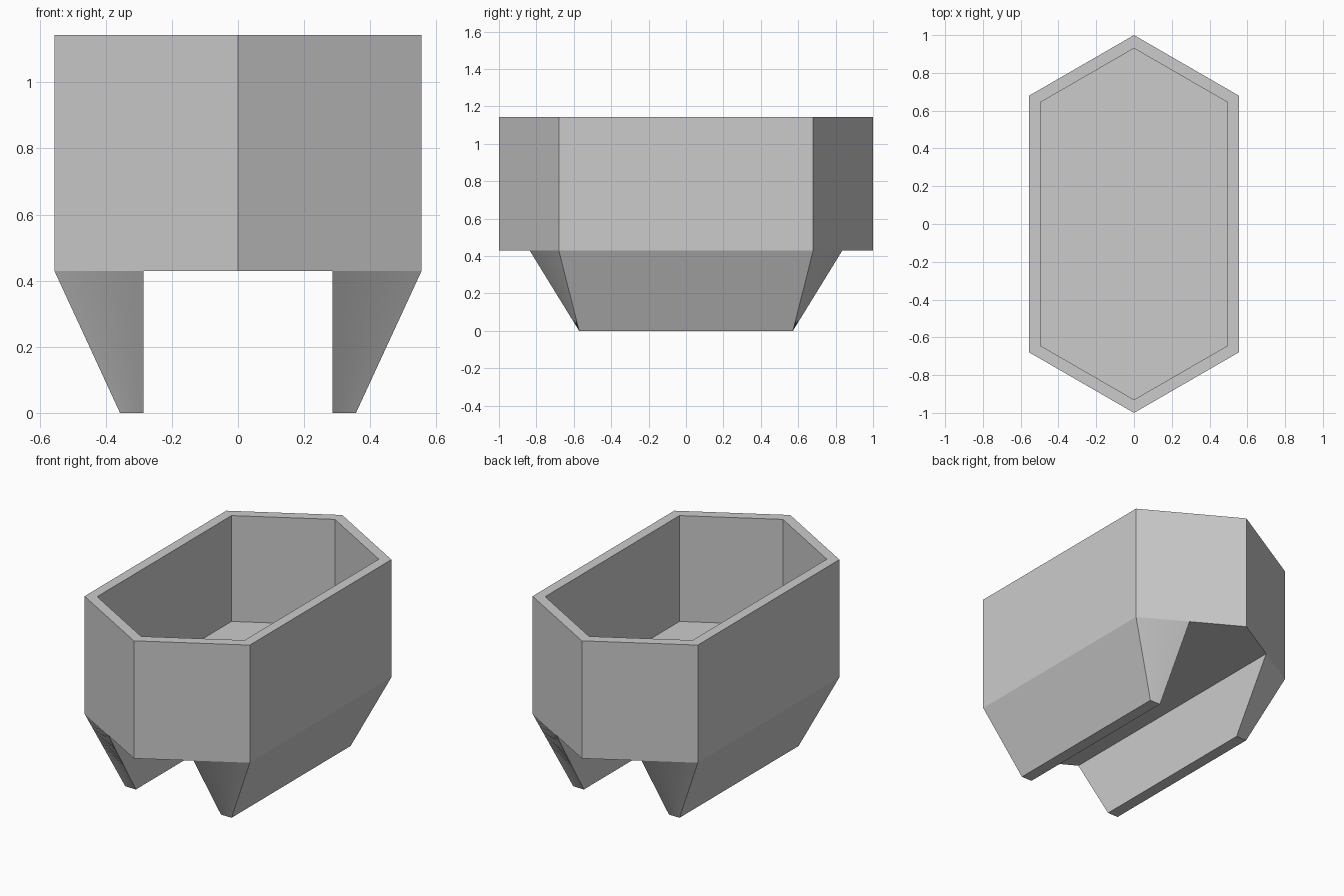
import bpy, bmesh, math

if "Cube" in bpy.data.objects:
    bpy.data.objects.remove(bpy.data.objects["Cube"])

BASE, TOP, FLOOR = 0.4286, 1.143, 0.50
SLOPE = math.tan(math.radians(30))


def hexagon(half_width, tip):
    """Elongated hexagon outline with 30 degree pointed ends."""
    c = tip - half_width * SLOPE
    w = half_width
    return [(0, -tip), (w, -c), (w, c), (0, tip), (-w, c), (-w, -c)]


def loft(name, rings, cap_start=True, cap_end=True):
    """Skin matching rings of 3D points, closing both ends."""
    bm = bmesh.new()
    loops = [[bm.verts.new(p) for p in ring] for ring in rings]
    for a, b in zip(loops, loops[1:]):
        n = len(a)
        for i in range(n):
            j = (i + 1) % n
            bm.faces.new((a[i], a[j], b[j], b[i]))
    if cap_start:
        bm.faces.new(loops[0][::-1])
    if cap_end:
        bm.faces.new(loops[-1])
    bmesh.ops.recalc_face_normals(bm, faces=bm.faces[:])
    mesh = bpy.data.meshes.new(name)
    bm.to_mesh(mesh)
    bm.free()
    obj = bpy.data.objects.new(name, mesh)
    bpy.context.collection.objects.link(obj)
    return obj


# Open-topped tray: outer wall, rim, inner wall and floor
outer, inner = hexagon(0.555, 1.0), hexagon(0.495, 0.93)
loft("tray", [[(x, y, z) for x, y in outline] for outline, z in
              ((outer, BASE), (outer, TOP), (inner, TOP), (inner, FLOOR))])

# Two runners, tapering from the tray outline down to a narrow foot;
# the twisted ends are lofted in fine strips
STRIPS = 16
IN_X, FOOT_X, FOOT_Y = 0.2857, 0.357, 0.5714


def runner_ring(side, x_out, y_at, z):
    xs = [IN_X + (x_out - IN_X) * i / STRIPS for i in range(STRIPS + 1)]
    front = [(side * x, -y_at(x), z) for x in xs]
    back = [(side * x, y_at(x), z) for x in reversed(xs)]
    return front + back


for side, name in ((1, "right_runner"), (-1, "left_runner")):
    runner = loft(name, [
        runner_ring(side, FOOT_X, lambda x: FOOT_Y, 0),
        runner_ring(side, 0.555, lambda x: 1 - x * SLOPE, BASE)])
    bpy.ops.object.select_all(action='DESELECT')
    runner.select_set(True)
    bpy.context.view_layer.objects.active = runner
    bpy.ops.object.shade_smooth_by_angle(angle=math.radians(20))
